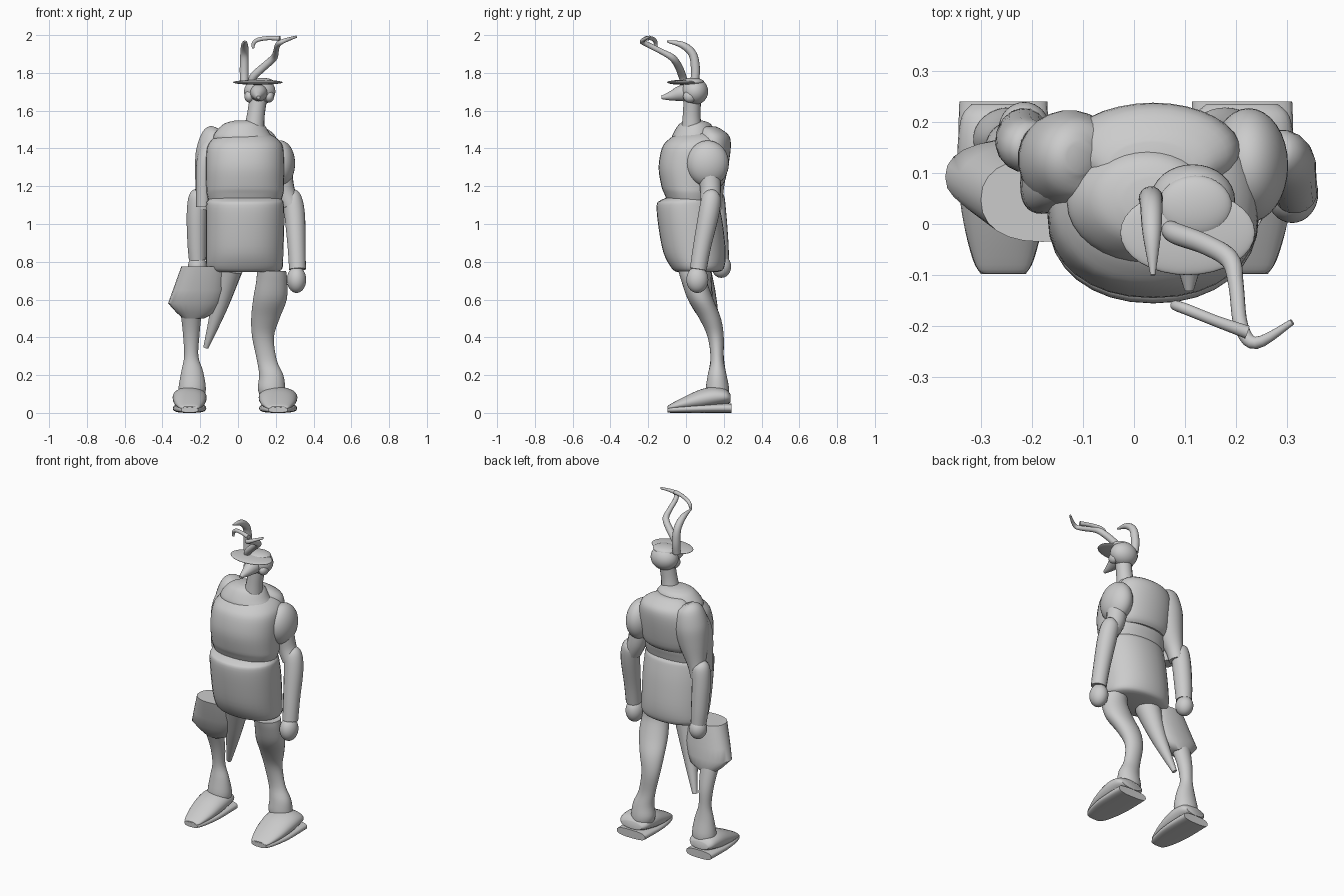
import bpy, math
from mathutils import Vector

grey = bpy.data.materials.new("plain grey")
grey.diffuse_color = (0.6, 0.6, 0.6, 1)


def skin(name, rings):
    """Closed surface through a list of equal rings of points."""
    n = len(rings[0])
    verts = [p for ring in rings for p in ring]
    faces = [list(reversed(range(n))), [len(verts) - n + i for i in range(n)]]
    for r in range(len(rings) - 1):
        for i in range(n):
            j = (i + 1) % n
            faces.append((r * n + i, r * n + j, r * n + n + j, r * n + n + i))
    mesh = bpy.data.meshes.new(name)
    mesh.from_pydata(verts, [], faces)
    ob = bpy.data.objects.new(name, mesh)
    bpy.context.collection.objects.link(ob)
    mesh.materials.append(grey)
    finish(ob)
    return ob


def finish(ob):
    bpy.ops.object.select_all(action='DESELECT')
    bpy.context.view_layer.objects.active = ob
    ob.select_set(True)
    bpy.ops.object.mode_set(mode='EDIT')
    bpy.ops.mesh.select_all(action='SELECT')
    bpy.ops.mesh.normals_make_consistent(inside=False)
    bpy.ops.object.mode_set(mode='OBJECT')
    bpy.ops.object.shade_smooth_by_angle(angle=math.radians(40))


def spline(keys, steps):
    """Smoothly resample rows of numbers."""
    out = []
    for i in range(len(keys) - 1):
        p = [keys[max(0, min(len(keys) - 1, i + k))] for k in (-1, 0, 1, 2)]
        for s in range(steps):
            t = s / steps
            out.append([0.5 * (2 * b + (c - a) * t + (2 * a - 5 * b + 4 * c - d) * t * t
                               + (3 * b - a - 3 * c + d) * t ** 3) for a, b, c, d in zip(*p)])
    return out + [list(keys[-1])]


def outline(n, power):
    for i in range(n):
        a = 2 * math.pi * i / n
        c, s = math.cos(a), math.sin(a)
        yield (math.copysign(abs(c) ** (2 / power), c), math.copysign(abs(s) ** (2 / power), s))


def stack(name, keys, power=2, n=32, steps=4):
    """Rows are z, left, right, front, back."""
    rings = []
    for z, x0, x1, y0, y1 in spline(keys, steps):
        rings.append([((x0 + x1) / 2 + u * (x1 - x0) / 2, (y0 + y1) / 2 + v * (y1 - y0) / 2, z)
                      for u, v in outline(n, power)])
    return skin(name, rings)


def along_y(name, cx, keys, power=2.4):
    """Rows are y, half width, bottom, top."""
    rings = []
    for y, w, b, t in spline(keys, 4):
        rings.append([(cx + u * w, y, (b + t) / 2 + v * (t - b) / 2) for u, v in outline(28, power)])
    return skin(name, rings)


def tube(name, keys, steps=5, n=16):
    """Rows are x, y, z, radius."""
    rows = spline(keys, steps)
    pts = [Vector(r[:3]) for r in rows]
    rings, side = [], Vector((1, 0.1, 0))
    for i, p in enumerate(pts):
        d = (pts[min(i + 1, len(pts) - 1)] - pts[max(i - 1, 0)]).normalized()
        side = (side - d * side.dot(d)).normalized()
        up = d.cross(side)
        rings.append([p + (side * u + up * v) * rows[i][3] for u, v in outline(n, 2)])
    return skin(name, rings)


def ball(name, loc, size):
    bpy.ops.mesh.primitive_uv_sphere_add(segments=32, ring_count=20, location=loc)
    ob = bpy.context.object
    ob.name, ob.scale = name, size
    ob.data.materials.append(grey)
    bpy.ops.object.shade_smooth_by_angle(angle=math.radians(40))
    return ob


# torso
stack("belly", [(0.745, -0.13, 0.2, -0.045, 0.165), (0.765, -0.165, 0.235, -0.075, 0.2),
                (0.85, -0.17, 0.24, -0.12, 0.21), (1.0, -0.17, 0.245, -0.148, 0.195),
                (1.1, -0.168, 0.243, -0.155, 0.175), (1.125, -0.16, 0.235, -0.135, 0.165),
                (1.14, -0.145, 0.22, -0.1, 0.15)], 2.15)
stack("chest", [(1.1, -0.15, 0.22, -0.09, 0.15), (1.16, -0.165, 0.24, -0.115, 0.165),
                (1.2, -0.168, 0.243, -0.13, 0.175),
                (1.3, -0.17, 0.245, -0.145, 0.19), (1.4, -0.165, 0.24, -0.128, 0.215),
                (1.445, -0.14, 0.215, -0.095, 0.215), (1.475, -0.1, 0.17, -0.05, 0.19),
                (1.49, -0.05, 0.12, 0.0, 0.14)], 2.2)
stack("upper_back", [(1.2, -0.11, 0.18, 0.05, 0.185), (1.24, -0.13, 0.2, 0.05, 0.21),
                     (1.38, -0.14, 0.21, 0.05, 0.235), (1.46, -0.12, 0.2, 0.05, 0.232),
                     (1.5, -0.08, 0.16, 0.06, 0.19), (1.515, -0.05, 0.12, 0.06, 0.16)], 2)
stack("collar", [(1.42, -0.1, 0.16, -0.05, 0.15), (1.45, -0.13, 0.185, -0.075, 0.16),
                 (1.485, -0.12, 0.165, -0.065, 0.155), (1.53, -0.075, 0.135, -0.035, 0.13),
                 (1.547, -0.02, 0.1, 0.0, 0.09)])

# head, hat and nose
tube("neck", [(0.085, 0.03, 1.5, 0.055), (0.095, 0.03, 1.58, 0.047), (0.11, 0.035, 1.68, 0.047)])
ball("head", (0.115, 0.047, 1.702), (0.083, 0.07, 0.071))
for side, x in (("left", 0.165), ("right", 0.06)):
    ball(side + "_cheek", (x, 0.02, 1.675), (0.026, 0.035, 0.032))
tube("nose", [(0.11, 0.03, 1.695, 0.047), (0.11, -0.02, 1.693, 0.044),
              (0.108, -0.08, 1.678, 0.025), (0.108, -0.13, 1.67, 0.009)])
ball("hat_brim", (0.105, -0.017, 1.75), (0.132, 0.083, 0.013))
ball("hat_crown", (0.12, 0.035, 1.752), (0.072, 0.06, 0.022))

# feelers
tube("short_feeler", [(0.033, 0.045, 1.75, 0.022), (0.033, 0.05, 1.82, 0.024), (0.034, 0.035, 1.9, 0.022),
                      (0.035, -0.02, 1.948, 0.018), (0.037, -0.1, 1.966, 0.005)])
tube("long_feeler", [(0.07, -0.01, 1.75, 0.018), (0.085, -0.02, 1.785, 0.021), (0.14, -0.04, 1.835, 0.02),
                     (0.188, -0.07, 1.878, 0.019), (0.2, -0.12, 1.908, 0.015),
                     (0.21, -0.2, 1.948, 0.014), (0.24, -0.233, 1.968, 0.012), (0.31, -0.192, 1.992, 0.006)])
tube("feeler_hook", [(0.222, -0.212, 1.982, 0.013), (0.16, -0.19, 1.984, 0.011), (0.105, -0.168, 1.975, 0.011),
                     (0.082, -0.16, 1.955, 0.01), (0.08, -0.16, 1.93, 0.006)])

# left arm
ball("left_shoulder", (0.225, 0.115, 1.32), (0.077, 0.112, 0.122))
tube("left_upper_arm", [(0.225, 0.12, 1.3, 0.06), (0.245, 0.13, 1.18, 0.055), (0.28, 0.125, 1.1, 0.05)])
tube("left_forearm", [(0.27, 0.14, 1.165, 0.025), (0.285, 0.135, 1.14, 0.05), (0.3, 0.12, 1.05, 0.055),
                      (0.31, 0.085, 0.88, 0.048), (0.315, 0.065, 0.76, 0.045)])
ball("left_hand", (0.31, 0.06, 0.705), (0.051, 0.058, 0.07))

# right arm with its hanging shoulder guard
tube("right_shoulder", [(-0.105, 0.13, 1.505, 0.03), (-0.115, 0.13, 1.475, 0.075), (-0.125, 0.125, 1.38, 0.098),
                        (-0.145, 0.13, 1.27, 0.085), (-0.175, 0.145, 1.15, 0.052),
                        (-0.19, 0.15, 1.08, 0.045)], n=24)
stack("shoulder_guard", [(1.09, -0.222, -0.15, 0.03, 0.12), (1.3, -0.222, -0.14, 0.02, 0.14),
                         (1.4, -0.205, -0.1, 0.03, 0.16), (1.47, -0.165, -0.08, 0.06, 0.15)], 2.4)
tube("right_forearm", [(-0.2, 0.15, 1.17, 0.025), (-0.21, 0.152, 1.145, 0.05), (-0.218, 0.16, 1.05, 0.054),
                       (-0.218, 0.175, 0.9, 0.05), (-0.215, 0.183, 0.81, 0.045)])
ball("right_hand", (-0.215, 0.187, 0.775), (0.05, 0.052, 0.06))

# legs
stack("left_leg", [(0.75, 0.1, 0.255, -0.04, 0.11), (0.7, 0.097, 0.26, -0.025, 0.11),
                   (0.6, 0.08, 0.258, 0.01, 0.145), (0.5, 0.07, 0.22, 0.07, 0.185),
                   (0.4, 0.075, 0.19, 0.115, 0.2), (0.28, 0.1, 0.205, 0.13, 0.2),
                   (0.2, 0.112, 0.24, 0.115, 0.215), (0.13, 0.105, 0.25, 0.105, 0.228),
                   (0.08, 0.12, 0.25, 0.11, 0.225)])
stack("right_leg", [(0.56, -0.31, -0.18, 0.05, 0.16), (0.5, -0.3, -0.195, 0.08, 0.175),
                    (0.4, -0.29, -0.205, 0.115, 0.195), (0.3, -0.285, -0.21, 0.13, 0.2),
                    (0.22, -0.3, -0.185, 0.12, 0.21), (0.13, -0.315, -0.17, 0.105, 0.228),
                    (0.08, -0.31, -0.18, 0.11, 0.225)])
stack("right_thigh_cup", [(0.5, -0.29, -0.18, 0.075, 0.16), (0.53, -0.325, -0.12, 0.05, 0.17),
                          (0.58, -0.37, -0.085, 0.02, 0.165), (0.65, -0.345, -0.062, -0.005, 0.155),
                          (0.775, -0.3, -0.06, -0.035, 0.13)], 2.3, 24, 1)
tube("hip_spike", [(-0.05, 0.06, 0.76, 0.075), (-0.1, 0.1, 0.56, 0.045), (-0.17, 0.155, 0.345, 0.014)], n=12)

# shoes
for side, cx, w in (("left", 0.212, 1.0), ("right", -0.256, 0.88)):
    along_y(side + "_shoe", cx, [(-0.097, 0.045 * w, 0.018, 0.035), (-0.08, 0.062 * w, 0.014, 0.048),
                                 (0.0, 0.088 * w, 0.014, 0.09), (0.08, 0.1 * w, 0.018, 0.125),
                                 (0.15, 0.102 * w, 0.03, 0.137), (0.21, 0.093 * w, 0.045, 0.125),
                                 (0.235, 0.07 * w, 0.055, 0.1)], 2.1)
    along_y(side + "_sole", cx, [(-0.098, 0.05 * w, 0.002, 0.03), (-0.07, 0.068 * w, 0.0, 0.035),
                                 (0.0, 0.088 * w, 0.0, 0.04), (0.08, 0.099 * w, 0.0, 0.045),
                                 (0.18, 0.1 * w, 0.0, 0.05), (0.24, 0.098 * w, 0.0, 0.05)], 2.8)
